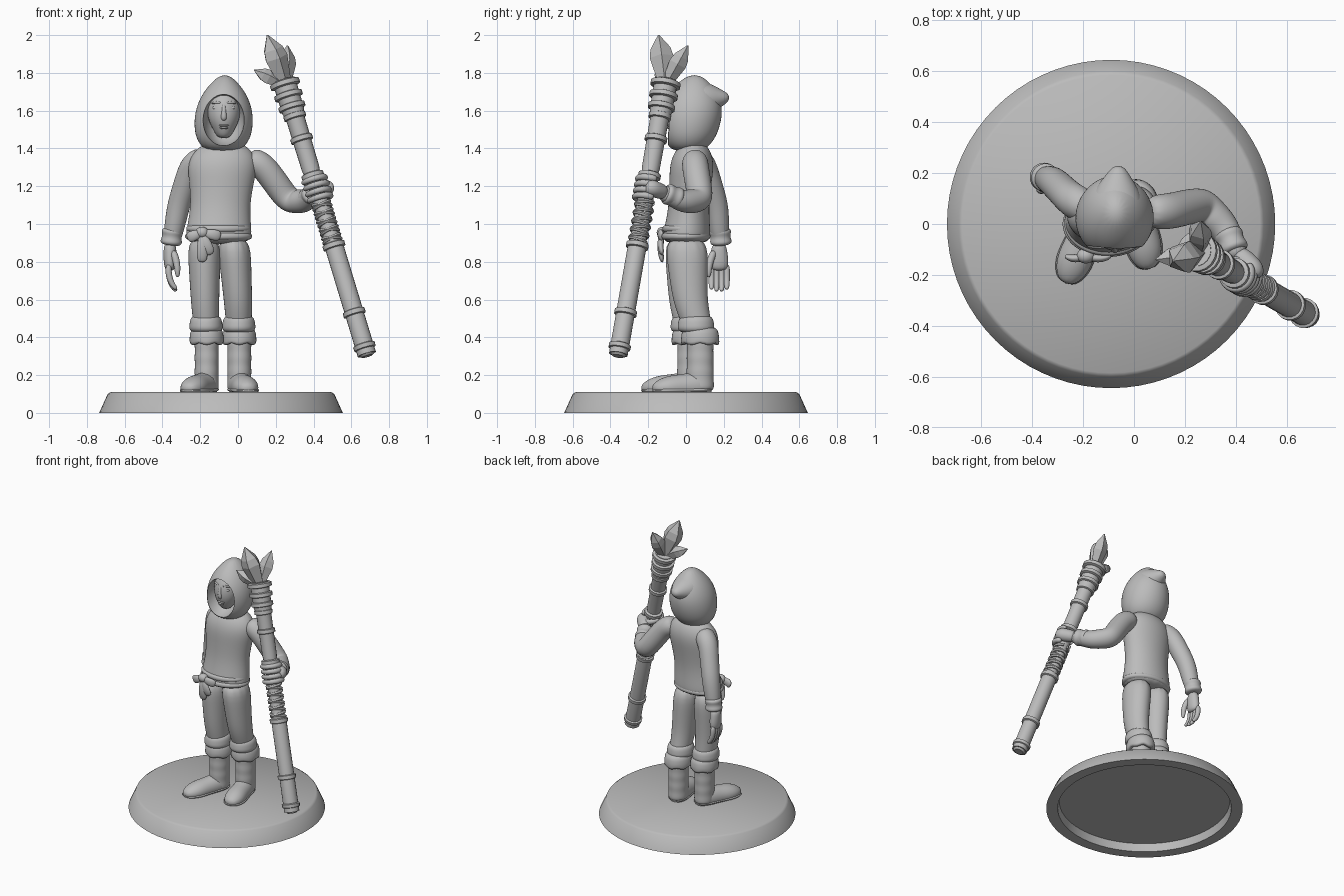
import bpy, bmesh, math
from mathutils import Vector, Matrix

cube = bpy.data.objects.get("Cube")
if cube:
    bpy.data.objects.remove(cube, do_unlink=True)

grey = bpy.data.materials.new("plain_grey")
grey.use_nodes = True
shade = (.5, .5, .5, 1)
grey.diffuse_color = shade
shader = next(node for node in grey.node_tree.nodes if node.type == 'BSDF_PRINCIPLED')
shader.inputs["Base Color"].default_value = shade

Y, Z = Vector((0, 1, 0)), Vector((0, 0, 1))
crisp = []  # parts shaded smooth by angle


def add_object(name, bm, levels=0, smooth=True):
    bmesh.ops.recalc_face_normals(bm, faces=bm.faces)
    mesh = bpy.data.meshes.new(name)
    bm.to_mesh(mesh)
    bm.free()
    mesh.materials.append(grey)
    ob = bpy.data.objects.new(name, mesh)
    bpy.context.collection.objects.link(ob)
    if levels:
        mesh.polygons.foreach_set("use_smooth", [True] * len(mesh.polygons))
        rounding = ob.modifiers.new("rounding", 'SUBSURF')
        rounding.levels = rounding.render_levels = levels
    elif smooth:
        crisp.append(ob)
    return ob


def part(name, path, widths, depth=(1, 1), axis=None, ref=None, sides=12,
         levels=2, smooth=True, ragged=0):
    """Skin a path with evenly spaced elliptical rings; depth is the first and last ratio."""
    path = [Vector(p) for p in path]
    last = len(widths) - 1
    points = []
    for i in range(last + 1):
        along = i / last * (len(path) - 1)
        k = min(int(along + 1e-6), len(path) - 2)
        points.append(path[k].lerp(path[k + 1], along - k))
    run = (path[-1] - path[0]).normalized()
    ref = ref or (Z if abs(run.y) > .8 else Y)
    grow = 1.045 if levels else 1
    bm = bmesh.new()
    rings = []
    for i, width in enumerate(widths):
        tangent = axis or (points[min(i + 1, last)] - points[max(i - 1, 0)]).normalized()
        across = ref.cross(tangent).normalized()
        through = tangent.cross(across)
        ratio = depth[0] + (depth[1] - depth[0]) * i / last
        ring = []
        for k in range(sides):
            angle = math.tau * k / sides
            offset = across * math.cos(angle) + through * (math.sin(angle) * ratio)
            co = points[i] + offset * width * grow
            if i < 2:
                co.z += ragged * (1 if k % 3 == 0 else -.4)
            ring.append(bm.verts.new(co))
        rings.append(ring)
    for low, high in zip(rings, rings[1:]):
        for k in range(sides):
            j = (k + 1) % sides
            bm.faces.new((low[k], low[j], high[j], high[k]))
    bm.faces.new(rings[0])
    bm.faces.new(rings[-1])
    return add_object(name, bm, levels, smooth)


def ball(name, centre, size):
    bm = bmesh.new()
    place = Matrix.Translation(centre) @ Matrix.Diagonal((*size, 1))
    bmesh.ops.create_uvsphere(bm, u_segments=24, v_segments=16, radius=1, matrix=place)
    return add_object(name, bm)


# Display base with a hollow underside
part("base", [(-.09, 0, z) for z in (.055, 0, 0, .1, .11)],
     [.56, .57, .645, .6, .585], axis=Z, sides=72, levels=0)

# Tunic, belt and sash
part("tunic", [(-.105, 0, .89), (-.075, .04, 1.44)],
     [.17, .17, .16, .155, .16, .17, .18, .165, .09], (.73, .6), axis=Z, sides=16)
for name, z, width in (("lower_belt", .935, .175), ("upper_belt", .975, .168)):
    part(name, [(-.103, 0, z - .025), (-.103, 0, z + .025)],
         [width * .9, width, width, width * .9], (.73, .73), axis=Z, sides=16)
knot = Vector((-.19, -.125, .955))
ball("belt_knot", knot, (.035, .03, .03))
for name, x, z in (("long_tail", 0, -.16), ("short_tail", .045, -.12),
                   ("right_loop", -.08, -.03), ("left_loop", .1, -.02)):
    end = knot + Vector((x, 0, z))
    part("sash_" + name, [knot, knot.lerp(end, .5) - Y * .015, end], [.015, .025, .03, .025], (.8, .4))

# Legs, boots and cuffs: hip, knee, ankle and toe of each
LEGS = {
    "right": ((-.18, 0, .94), (-.175, 0, .6), (-.166, .025, .4), (-.27, -.235, .13)),
    "left": ((-.025, 0, .94), (0, .02, .6), (.007, .075, .4), (.058, -.18, .13)),
}
for side, joints in LEGS.items():
    hip, knee, ankle, toe = map(Vector, joints)
    part(side + "_leg", [hip, knee, ankle], [.09, .083, .075, .07, .06], (1.3, 1.15), axis=Z)
    floor = ankle - Z * .29
    creases = [.065 if i % 2 else .061 for i in range(9)]
    part(side + "_boot_shaft", [floor, ankle], creases, (1.15, 1.1), axis=Z)
    heel = floor + Z * .035
    heel += (heel - toe) * .25
    part(side + "_foot", [heel, toe], [.04, .062, .065, .065, .07, .065, .03], (1.3, .7))
    drop = Z * .025
    part(side + "_sole", [heel - drop, toe - drop / 2], [.045, .067, .068, .068, .075, .07, .035], (.25, .25))
    calf = knee.lerp(ankle, .6)
    part(side + "_cuff_skirt", [(ankle.x, ankle.y, z) for z in (.375, .352, .4, .44, .46)],
         [.06, .09, .088, .083, .06], (1.12, 1.12), axis=Z, sides=18, levels=1, ragged=.014)
    part(side + "_cuff_band", [(calf.x, calf.y, .42), (calf.x, calf.y, .52)],
         [.07, .088, .085, .082, .065], (1.1, 1.1), axis=Z, sides=16)

# Arms and wrist cuffs
part("right_arm", [(-.17, .05, 1.365), (-.25, .1, 1.3), (-.315, .165, 1.1), (-.356, .185, .88)],
     [.05, .07, .066, .062, .06, .055, .04])
part("left_arm", [(.05, .045, 1.36), (.14, .05, 1.3), (.27, .08, 1.12), (.36, -.02, 1.12), (.415, -.14, 1.175)],
     [.05, .07, .07, .07, .07, .066, .06, .05, .04])
for name, start, end in (("right_wrist_cuff", (-.345, .18, .98), (-.356, .186, .885)),
                         ("left_wrist_cuff", (.365, -.025, 1.13), (.4, -.115, 1.165))):
    part(name, [start, end], [.045, .06, .052, .052, .06, .045])

# Relaxed right hand
palm = Vector((-.36, .175, .75))
part("right_palm", [palm + Z * .15, palm], [.032, .034, .034, .026], (1.1, 1.7))
for i in range(4):
    root = palm + Vector((-.008, .027 * i - .04, .04))
    drop = .01 * (i % 3 > 0)
    part(f"right_finger_{i}", [root, root - Z * .07, root + Vector((.025, 0, -.12 - drop)),
                               root + Vector((.045, 0, -.135 - drop))], [.018, .018, .015, .01], sides=8)
part("right_thumb", [palm + Vector((.015, -.025, .11)), palm + Vector((.04, -.055, .04)),
                     palm + Vector((.04, -.055, -.035))], [.02, .02, .018, .011], sides=8)

# Staff shaft with bands
FOOT, TOP = Vector((.685, -.36, .3)), Vector((.243, -.105, 1.76))
AXIS = (TOP - FOOT).normalized()


def on_staff(z):
    return FOOT.lerp(TOP, (z - FOOT.z) / (TOP.z - FOOT.z))


def turned(name, heights, radii):
    part(name, [on_staff(z) for z in heights], radii, axis=AXIS, sides=18, levels=0)


turned("staff_shaft", (.31, .87, .93, 1.25, 1.3, 1.56, 1.6, 1.76), [.05, .05, .042, .042, .048, .05, .06, .062])
turned("staff_end_cap", (.3, .31, .335, .34, .36, .365), [.03, .042, .046, .058, .06, .05])
bands = [(z, .06) for z in (.53, .885, 1.255, 1.45, 1.57)]
bands += [(1.62 + .06 * i, .072 + .004 * i) for i in range(3)]
for i, (z, r) in enumerate(bands):
    turned(f"staff_band_{i}", [z + d for d in (-.016, -.011, .011, .016)], [r * .8, r, r, r * .8])

# Crossed cord wrapping on the grip
back = (Y - AXIS * AXIS.y).normalized()
inward = AXIS.cross(back)


def round_staff(z, degrees, r):
    a = math.radians(degrees)
    return on_staff(z) + r * (back * math.cos(a) + inward * math.sin(a))


for name, turn in (("rising", 18), ("falling", -18)):
    cord = [round_staff(.9 + .0022 * i, turn * i, .045) for i in range(100)]
    part(f"{name}_grip_cord", cord, [.011] * len(cord), ref=AXIS, sides=6, levels=0)

# Left hand closed around the staff
for i in range(4):
    curl = [round_staff(1.135 + .032 * i, -45 - 37 * k, .063) for k in range(7)]
    part(f"left_finger_{i}", curl, [.019 - .0008 * k for k in range(7)], ref=AXIS, sides=8)
part("left_palm", [(.4, -.11, 1.165)] + [round_staff(1.18, a, .06) for a in (-25, -65, -100)],
     [.04, .042, .046, .035])
part("left_thumb", [round_staff(1.19 + .018 * k, 38 * k - 35, .062) for k in range(4)],
     [.022, .02, .018, .015], ref=AXIS, sides=8)

# Crystals at the staff head
for name, tip, r in (("large_crystal", (.155, -.145, 2), .066), ("back_crystal", (.262, .01, 1.945), .05),
                     ("small_crystal", (.085, -.14, 1.815), .042)):
    root, tip = on_staff(1.73), Vector(tip)
    part(name, [root.lerp(tip, f) for f in (0, .55, .72, 1)], [r * .5, r, r * .85, r * .06],
         sides=5, levels=0, smooth=False)

# Hood, hollowed for the face
hood = part("hood", [(-.08, .01, 1.38), (-.07, .045, 1.79)],
            [.085, .135, .15, .152, .144, .122, .085, .025], (.9, 1.25), axis=Z, sides=16)
cutter = ball("face_cutter", (-.076, -.12, 1.55), (.112, .16, .138))
crisp.remove(cutter)
opening = hood.modifiers.new("face_opening", 'BOOLEAN')
opening.operation, opening.object = 'DIFFERENCE', cutter
bpy.context.view_layer.objects.active = hood
for modifier in [m.name for m in hood.modifiers]:
    bpy.ops.object.modifier_apply(modifier=modifier)
bpy.data.objects.remove(cutter, do_unlink=True)
crisp.append(hood)
part("hood_point", [(-.07, .06, 1.66), (-.06, .23, 1.67)], [.11, .1, .08, .05, .02], (.9, .9))

# Head and face
brow = Vector((-.075, -.09, 1.64))
part("head", [(brow.x, -.025, 1.452), (brow.x, .01, 1.72)],
     [.03, .055, .078, .088, .09, .08, .05], (1.2, 1.05), axis=Z)
part("nose", [brow, brow + Vector((0, -.015, -.07)), brow - Z * .09], [.01, .013, .018, .014], sides=8)
for side, s in (("right", -1), ("left", 1)):
    ball(side + "_eye", brow + Vector((s * .042, .013, -.025)), (.018, .012, .01))
    part(side + "_brow", [brow + Vector((s * .014, 0, 0)), brow + Vector((s * .04, .004, .005)),
                          brow + Vector((s * .066, .024, 0))], [.007] * 3, ref=Z, sides=8)
for name, z, width in (("upper_lip", -.118, .027), ("lower_lip", -.131, .022)):
    ball(name, brow + Z * z, (width, .012, .007))

# Smooth shading with sharp edges kept
bpy.ops.object.select_all(action='DESELECT')
for ob in crisp:
    ob.select_set(True)
bpy.context.view_layer.objects.active = crisp[0]
bpy.ops.object.shade_smooth_by_angle(angle=math.radians(40))
